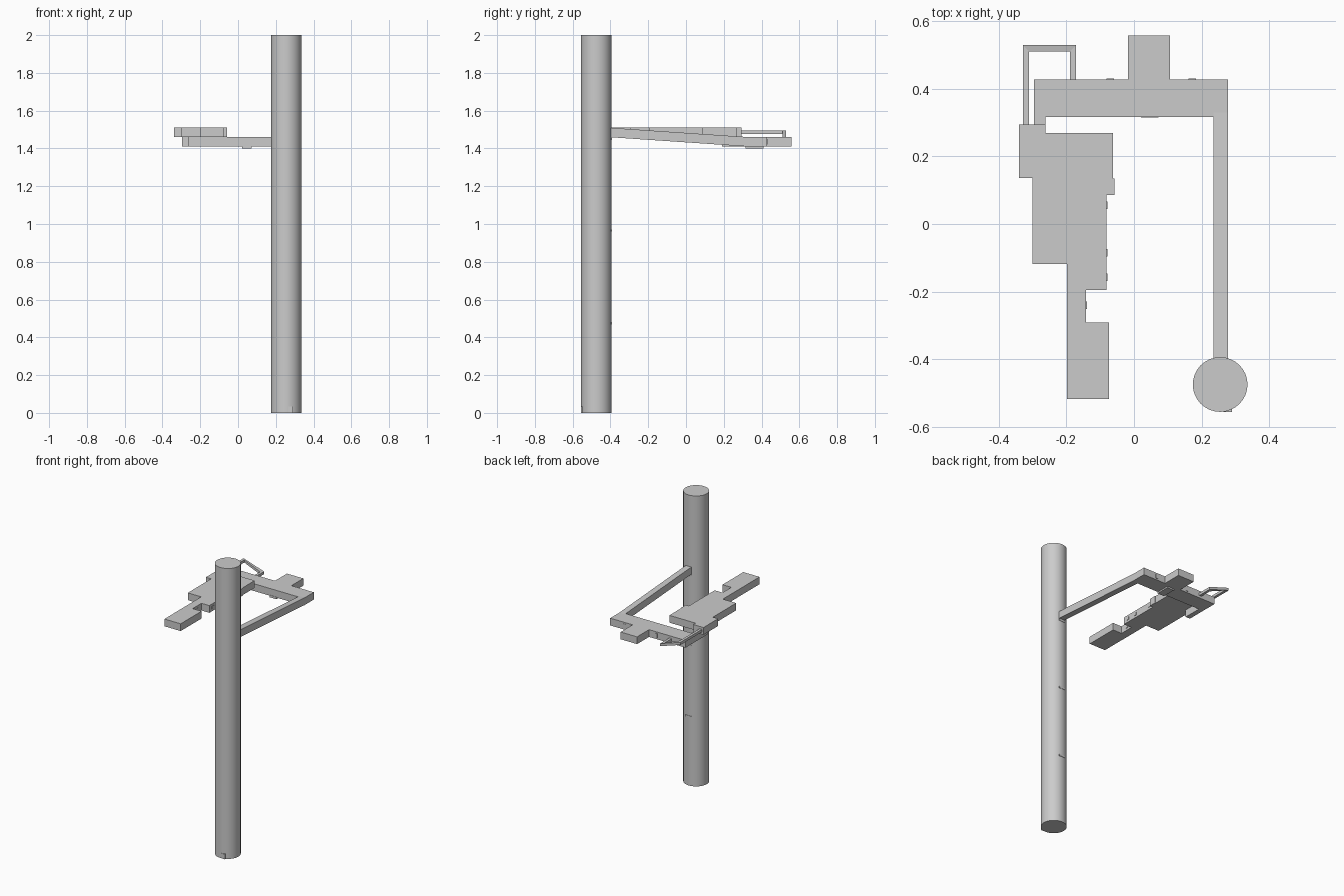
import bpy, bmesh, math
from mathutils import Vector

if "Cube" in bpy.data.objects:
    bpy.data.objects.remove(bpy.data.objects["Cube"])


def make_object(name, bm):
    bmesh.ops.recalc_face_normals(bm, faces=bm.faces)
    mesh = bpy.data.meshes.new(name)
    bm.to_mesh(mesh)
    bm.free()
    ob = bpy.data.objects.new(name, mesh)
    bpy.context.collection.objects.link(ob)
    return ob


def prism(name, outline, z0, z1):
    """Extrude a top-view outline between two heights."""
    bm = bmesh.new()
    face = bm.faces.new([bm.verts.new((x, y, z0)) for x, y in outline])
    new = bmesh.ops.extrude_face_region(bm, geom=[face])["geom"]
    verts = [v for v in new if isinstance(v, bmesh.types.BMVert)]
    bmesh.ops.translate(bm, verts=verts, vec=(0, 0, z1 - z0))
    return make_object(name, bm)


def box(name, x0, x1, y0, y1, z0, z1):
    return prism(name, [(x0, y0), (x1, y0), (x1, y1), (x0, y1)], z0, z1)


LOW, MID, TOP = 1.41, 1.46, 1.51

# Pole
px, py, pr = 0.255, -0.475, 0.081
bpy.ops.mesh.primitive_cylinder_add(vertices=32, radius=pr, depth=2, location=(px, py, 1))
pole = bpy.context.object
pole.name = "pole"
bpy.ops.object.shade_smooth_by_angle(angle=math.radians(30))

# Small plate at the pole foot and marker clips up its back
box("foot_plate", 0.265, 0.29, py - pr - 0.001, py - pr + 0.01, 0, 0.035)
for i, z in enumerate((0.475, 0.965, 1.45)):
    box(f"pole_clip_{i}", 0.235, 0.278, -0.41, -0.393, z - 0.006, z + 0.006)

# Support arm sloping down from the pole to the crossbar
arm = box("support_arm", 0.236, 0.278, -0.41, 0.33, LOW, MID)
for v in arm.data.vertices:
    if v.co.y < 0:
        v.co.z += 0.05

# Crossbar with its rear tab and the short left mount, in one outline
prism("crossbar", [(0.278, 0.317), (0.278, 0.428), (0.107, 0.428), (0.107, 0.558),
                   (-0.018, 0.558), (-0.018, 0.428), (-0.296, 0.428), (-0.296, 0.19),
                   (-0.262, 0.19), (-0.262, 0.317)], LOW, MID)
box("underside_pad", 0.02, 0.072, 0.315, 0.41, LOW - 0.01, LOW + 0.005)
for i, x in enumerate((-0.07, 0.172)):
    box(f"crossbar_stud_{i}", x - 0.011, x + 0.011, 0.42, 0.431, LOW + 0.01, MID - 0.01)

# Stepped body, narrow neck and front block
prism("stepped_body", [(-0.30, -0.118), (-0.198, -0.118), (-0.198, -0.518),
                       (-0.074, -0.518), (-0.074, -0.291), (-0.142, -0.291),
                       (-0.142, -0.195), (-0.082, -0.195), (-0.082, 0.086),
                       (-0.058, 0.086), (-0.058, 0.135), (-0.062, 0.135),
                       (-0.062, 0.27), (-0.262, 0.27), (-0.262, 0.295),
                       (-0.34, 0.295), (-0.34, 0.136), (-0.30, 0.136)], MID, TOP)

# Small studs along the body side
for i, (x, y) in enumerate(((-0.082, 0.055), (-0.082, -0.085), (-0.082, -0.158), (-0.142, -0.24))):
    box(f"body_stud_{i}", x - 0.01, x + 0.003, y - 0.011, y + 0.011, MID + 0.015, TOP - 0.015)

# Bent square cable from the body round to the crossbar
path = [(-0.319, 0.285, 1.485), (-0.319, 0.52, 1.485), (-0.181, 0.52, 1.435), (-0.181, 0.42, 1.435)]
h = 0.009
bm = bmesh.new()
rings = []
for i, p in enumerate(path):
    # corners are mitred: inner side faces the middle of the loop
    sx = 1 if i < 2 else -1
    ring = []
    for a, b in ((-h, -h), (h, -h), (h, h), (-h, h)):
        dy = -a if i in (1, 2) else 0
        ring.append(bm.verts.new(Vector(p) + Vector((sx * a, dy, b))))
    rings.append(ring)
for r0, r1 in zip(rings, rings[1:]):
    for k in range(4):
        bm.faces.new((r0[k], r0[(k + 1) % 4], r1[(k + 1) % 4], r1[k]))
bm.faces.new(rings[0])
bm.faces.new(rings[-1])
make_object("cable", bm)
